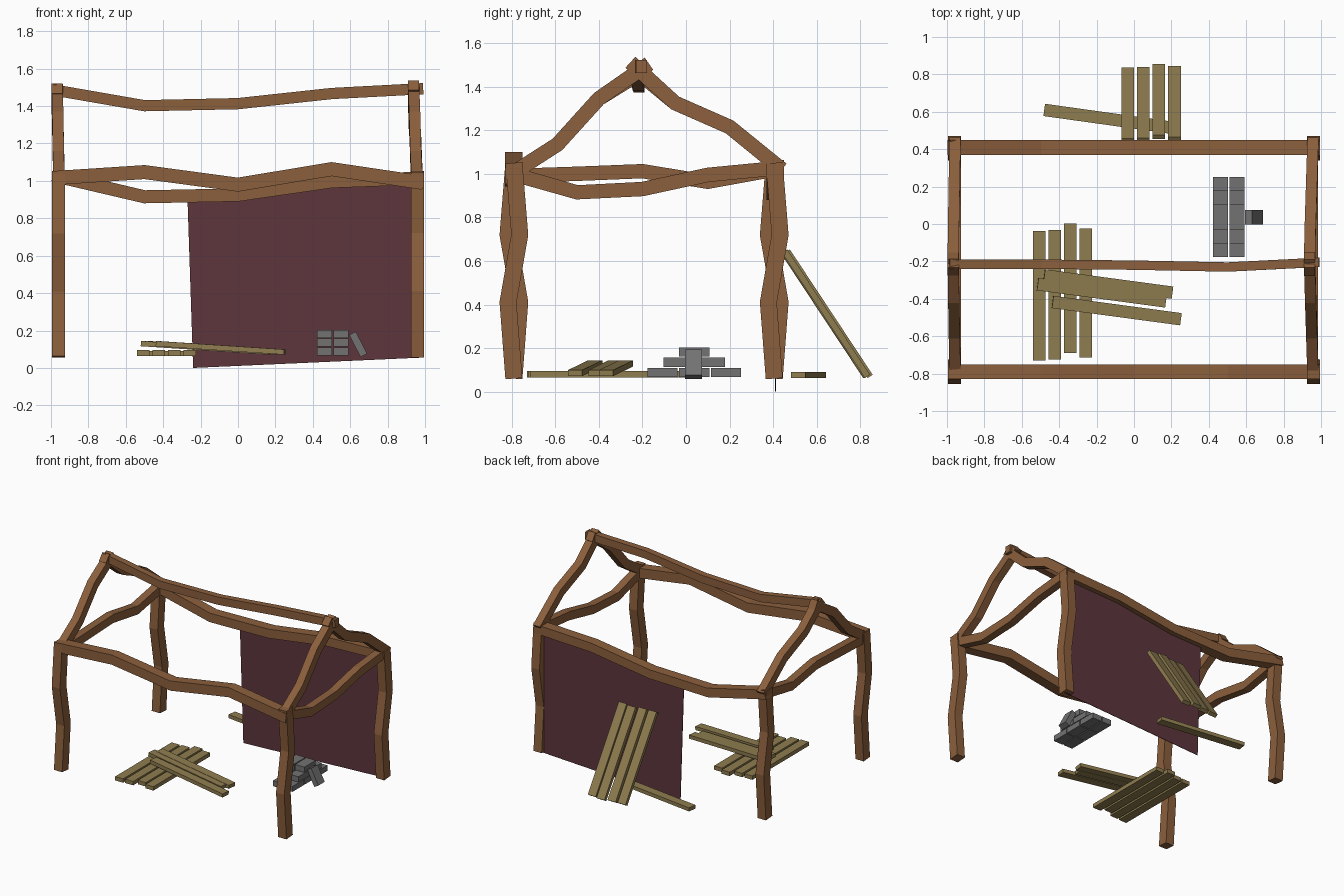
import bpy, bmesh
from mathutils import Vector

cube = bpy.data.objects.get("Cube")
if cube:
    bpy.data.objects.remove(cube, do_unlink=True)


def material(name, rgb):
    m = bpy.data.materials.new(name)
    m.use_nodes = True
    m.diffuse_color = (*rgb, 1)
    m.node_tree.nodes["Principled BSDF"].inputs["Base Color"].default_value = (*rgb, 1)
    return m


timber = material("brown timber", (0.26, 0.115, 0.046))
plank_wood = material("pale plank wood", (0.275, 0.205, 0.08))
stone = material("grey stone", (0.17, 0.17, 0.17))
cloth = material("maroon cloth", (0.11, 0.036, 0.046))


def finish(name, bm, mat):
    bmesh.ops.recalc_face_normals(bm, faces=bm.faces)
    mesh = bpy.data.meshes.new(name)
    bm.to_mesh(mesh)
    bm.free()
    mesh.materials.append(mat)
    obj = bpy.data.objects.new(name, mesh)
    bpy.context.collection.objects.link(obj)
    return obj


def beam(name, points, width, thick, mat, across=None):
    """Sweep a mitred rectangle along the points; width lies along 'across'."""
    pts = [Vector(p) for p in points]
    if across is None:
        across = (pts[-1] - pts[0]).cross(Vector((0, 0, 1)))
    side = Vector(across).normalized()
    bm = bmesh.new()
    rings = []
    for i, p in enumerate(pts):
        before = (p - pts[i - 1]).normalized() if i else Vector()
        after = (pts[i + 1] - p).normalized() if i < len(pts) - 1 else Vector()
        up = (before + after).cross(side).normalized()
        rings.append([bm.verts.new(p + side * a * width / 2 + up * b * thick / 2)
                      for a, b in ((-1, -1), (1, -1), (1, 1), (-1, 1))])
    for r, s in zip(rings, rings[1:]):
        for k in range(4):
            bm.faces.new((r[k], r[(k + 1) % 4], s[(k + 1) % 4], s[k]))
    bm.faces.new(rings[0])
    bm.faces.new(rings[-1])
    return finish(name, bm, mat)


X, Y = (1, 0, 0), (0, 1, 0)
FRONT, BACK = -0.79, 0.405

# Crooked corner posts, bowed opposite ways at the two ends
for sx, end in ((-1, "right"), (1, "left")):
    for y, where in ((FRONT, "front"), (BACK, "back")):
        bow = ((0.06, 0), (0.41, -0.027 * sx), (0.72, 0.027 * sx), (1.05, 0))
        beam(f"{where}_{end}_post", [(sx * 0.96, y + d, z) for z, d in bow],
             0.07, 0.078, timber, X)

# Long wavy rails and the ridge
xs = (-0.99, -0.5, 0, 0.5, 0.99)
front_z = (1.015, 1.047, 0.98, 1.063, 0.99)
back_z = (1.03, 0.915, 0.925, 0.997, 1.015)
beam("front_rail", [(x, FRONT, z) for x, z in zip(xs, front_z)], 0.08, 0.075, timber, Y)
beam("back_rail", [(x, 0.41, z) for x, z in zip(xs, back_z)], 0.08, 0.07, timber, Y)
ridge = zip(xs, (-0.215, -0.215, -0.22, -0.23, -0.205), (1.487, 1.402, 1.413, 1.467, 1.493))
beam("ridge_beam", list(ridge), 0.05, 0.06, timber, Y)

# End ties and rafters
ys = (-0.8, -0.5, -0.2, 0.1, 0.41)
ties = {-1: (0.99, 1.0, 1.012, 0.963, 1.02), 1: (1.0, 0.915, 0.93, 0.995, 1.025)}
for sx, end in ((-1, "right"), (1, "left")):
    beam(f"{end}_tie", [(sx * 0.955, y, z) for y, z in zip(ys, ties[sx])],
         0.06, 0.066, timber, X)
    low = 0.018 if sx < 0 else 0
    top_x = -0.967 if sx < 0 else 0.938
    front = ((-0.8, 1.0), (-0.59, 1.135), (-0.4, 1.345), (-0.17, 1.505 - low))
    back = ((-0.255, 1.512 - low), (-0.05, 1.325), (0.2, 1.215), (0.44, 1.02))
    for label, path in (("front", front), ("back", back)):
        foot = path[0] if label == "front" else path[-1]
        run = [(sx * 0.957 + (top_x - sx * 0.957) * min(1, abs(y - foot[0]) / 0.6), y, z)
               for y, z in path]
        beam(f"{label}_{end}_rafter", run, 0.06, 0.068, timber, X)

# Cloth hung below half of the back rail
bm = bmesh.new()
outline = ((-0.24, 0), (0.98, 0.055), (0.96, 1.0), (0.5, 0.98), (0, 0.91), (-0.27, 0.9))
face = bm.faces.new([bm.verts.new((x, 0.412, z)) for x, z in outline])
extruded = bmesh.ops.extrude_face_region(bm, geom=[face])
bmesh.ops.translate(bm, vec=(0, -0.004, 0),
                    verts=[v for v in extruded["geom"] if isinstance(v, bmesh.types.BMVert)])
finish("hanging_cloth", bm, cloth)

# Planks laid side by side on the ground
for i, y in enumerate((-0.73, -0.725, -0.69, -0.715)):
    x = -0.507 + i * 0.083
    beam(f"ground_plank_{i + 1}", [(x, y, 0.08), (x, y + 0.692, 0.08)], 0.068, 0.03, plank_wood)

# Planks thrown across them
for i, (x, y) in enumerate(((-0.48, -0.275), (-0.515, -0.322), (-0.435, -0.417))):
    beam(f"crossed_plank_{i + 1}", [(x, y, 0.13), (x + 0.685, y - 0.092, 0.085)],
         0.066, 0.028, plank_wood)

# Planks leaning on the cloth, with one loose behind
for i, y in enumerate((0, 0.003, 0.02, 0.008)):
    x = -0.033 + i * 0.083
    beam(f"leaning_plank_{i + 1}", [(x, y + 0.445, 0.645), (x, y + 0.825, 0.07)],
         0.068, 0.028, plank_wood)
beam("loose_plank", [(-0.48, 0.61, 0.077), (0.2, 0.515, 0.077)], 0.066, 0.028, plank_wood)

# Stepped stack of bricks, two deep
for row, count in enumerate((3, 2, 1)):
    z = 0.088 + row * 0.047
    for k in range(count):
        y = 0.038 + (k - (count - 1) / 2) * 0.145
        for x in (0.462, 0.55):
            beam(f"brick_{row + 1}_{k + 1}", [(x, y - 0.069, z), (x, y + 0.069, z)],
                 0.08, 0.042, stone)
beam("leaning_brick", [(0.612, 0.035, 0.185), (0.673, 0.035, 0.067)], 0.078, 0.04, stone, Y)
